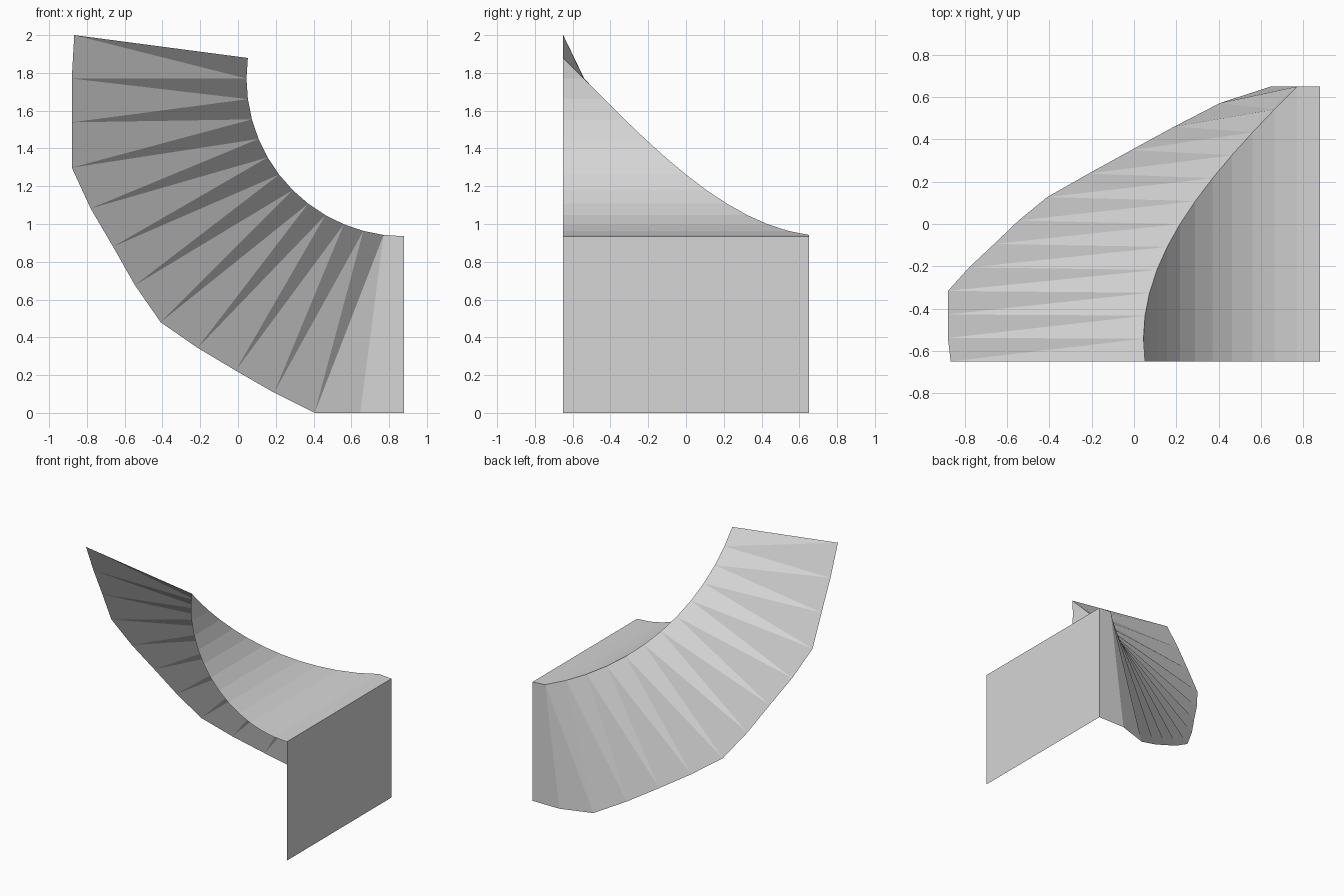
import bpy
import bmesh
from math import sin, cos, radians

cube = bpy.data.objects.get("Cube")
if cube:
    bpy.data.objects.remove(cube, do_unlink=True)

# Single plain material
grey = bpy.data.materials.new("light_grey")
grey.use_nodes = True
colour = (0.67, 0.67, 0.67, 1)
grey.diffuse_color = colour
grey.node_tree.nodes["Principled BSDF"].inputs["Base Color"].default_value = colour

# Shared layout: a bend about an axis along y, turned in equal steps
AXIS_X, AXIS_Z = 0.88, 1.77
HALF_Y = 0.65
INNER = 0.835
STEP = radians(7.5)
OUTER = [1.77, 1.785, 1.832, 1.80, 1.785, 1.797, 1.824,
         1.797, 1.78, 1.797, 1.822, 1.775, 1.76, 1.762]
LAST = len(OUTER) - 1


def bend_point(k, radius, y):
    return (AXIS_X - radius * sin(k * STEP), y, AXIS_Z - radius * cos(k * STEP))


def depth(k, bulge=0.0):
    """Back edge moves forward evenly with each step of the bend."""
    t = max(k - 1, 0) / (LAST - 1)
    lift = bulge * (1 - t) if k > 1 else 0
    return HALF_Y * (1 - 2 * t) + lift


def build(name, faces):
    bm = bmesh.new()
    for points in faces:
        bm.faces.new([bm.verts.new(p) for p in points])
    bmesh.ops.remove_doubles(bm, verts=bm.verts, dist=0.0005)
    mesh = bpy.data.meshes.new(name)
    bm.to_mesh(mesh)
    bm.free()
    mesh.materials.append(grey)
    obj = bpy.data.objects.new(name, mesh)
    bpy.context.collection.objects.link(obj)


inner = [bend_point(k, INNER, depth(k)) for k in range(LAST + 1)]
front = [bend_point(k, INNER, -HALF_Y) for k in range(LAST + 1)]
outer = [bend_point(k, OUTER[k], depth(k, 0.033)) for k in range(LAST + 1)]

# Flat end wall
top = AXIS_Z - INNER
build("end_wall", [[(AXIS_X, -HALF_Y, 0), (AXIS_X, HALF_Y, 0),
                    (AXIS_X, HALF_Y, top), (AXIS_X, -HALF_Y, top)]])

# Hollow curved surface, cut off by the twisting back edge
floor = []
for k in range(LAST):
    strip = [front[k], inner[k], inner[k + 1]]
    if k < LAST - 1:
        strip.append(front[k + 1])
    floor.append(strip)
build("curved_surface", floor)

# Twisted fan down the back
fan = []
for k in range(LAST):
    fan.append([inner[k], outer[k], outer[k + 1]])
    fan.append([inner[k], outer[k + 1], inner[k + 1]])
build("twisted_back", fan)
